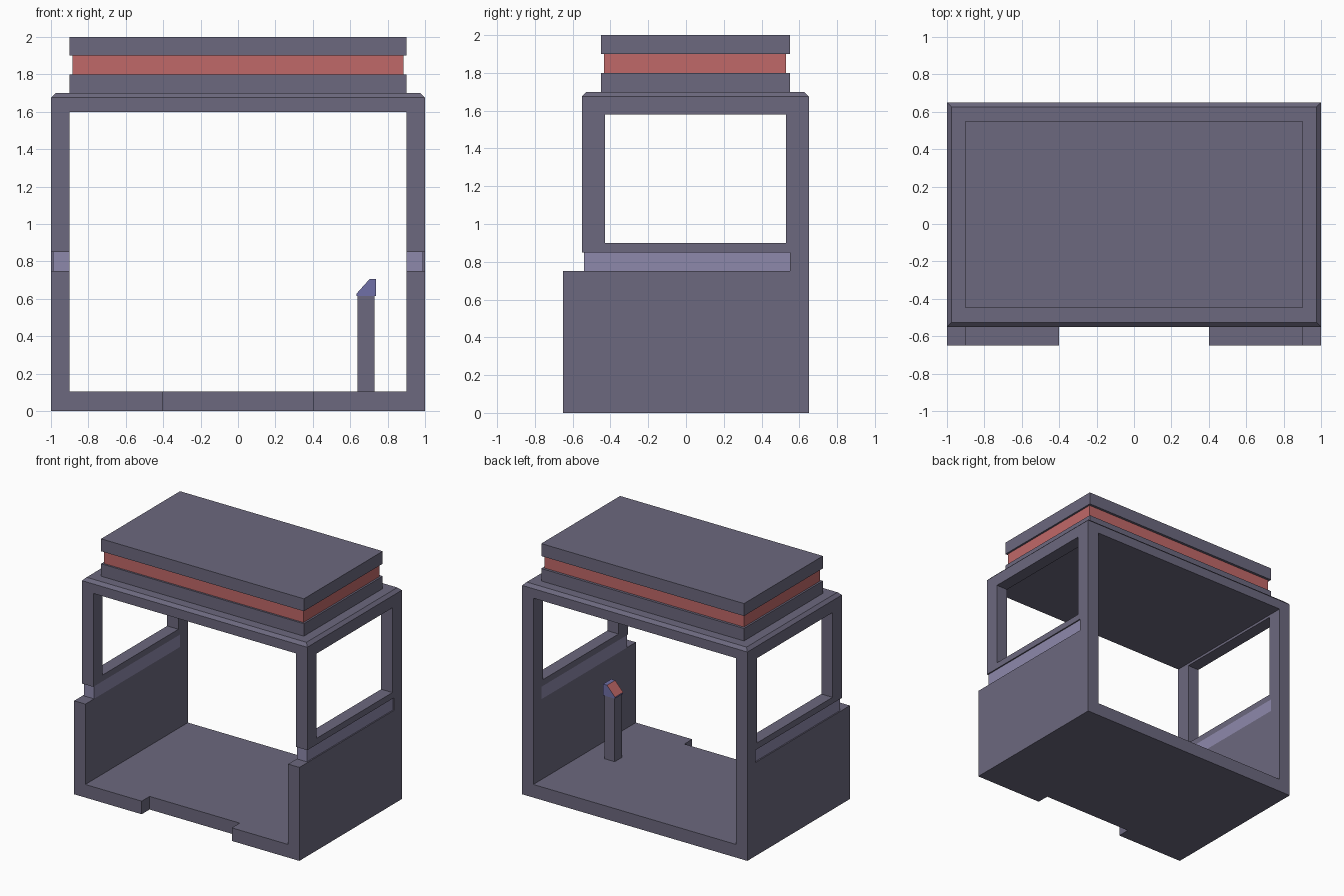
import bpy, bmesh

if "Cube" in bpy.data.objects:
    bpy.data.objects.remove(bpy.data.objects["Cube"])


def material(name, rgb):
    m = bpy.data.materials.new(name)
    m.diffuse_color = (*rgb, 1)
    m.use_nodes = True
    m.node_tree.nodes["Principled BSDF"].inputs["Base Color"].default_value = m.diffuse_color
    return m


FRAME = material("frame_grey", (0.15, 0.14, 0.21))
BAND = material("band_lavender", (0.27, 0.25, 0.41))
RED = material("red", (0.53, 0.14, 0.14))
BLUE = material("blue", (0.16, 0.16, 0.39))


def prism(name, profile, axis, lo, hi, mat, bevel_z=None):
    """Extrude a 2D profile along x (y,z points) or y (x,z points)."""
    bm = bmesh.new()
    place = (lambda p, t: (t, *p)) if axis == "x" else (lambda p, t: (p[0], t, p[1]))
    face = bm.faces.new([bm.verts.new(place(p, lo)) for p in profile])
    new = bmesh.ops.extrude_face_region(bm, geom=[face])["geom"]
    shift = place((0, 0), hi - lo)
    bmesh.ops.translate(bm, vec=shift, verts=[g for g in new if isinstance(g, bmesh.types.BMVert)])
    bmesh.ops.recalc_face_normals(bm, faces=bm.faces[:])
    if bevel_z is not None:
        edges = [e for e in bm.edges if all(abs(v.co.z - bevel_z) < 1e-4 for v in e.verts)]
        bmesh.ops.bevel(bm, geom=edges, offset=0.024, segments=1, affect="EDGES")
    mesh = bpy.data.meshes.new(name)
    bm.to_mesh(mesh)
    bm.free()
    obj = bpy.data.objects.new(name, mesh)
    bpy.context.collection.objects.link(obj)
    if mat:
        mesh.materials.append(mat)
    return obj


def box(name, x, y, z, mat=None):
    return prism(name, [(y[0], z[0]), (y[1], z[0]), (y[1], z[1]), (y[0], z[1])], "x", *x, mat)


# Booth shell: side outline with a groove, chamfered roof edge
shell = prism("booth_shell",
              [(-0.65, 0), (0.65, 0), (0.65, 1.7), (-0.55, 1.7), (-0.55, 0.85),
               (0.55, 0.85), (0.55, 0.75), (-0.65, 0.75)],
              "x", -1, 1, FRAME, bevel_z=1.7)

# Cut the open interior, side windows and front step
cutters = [
    box("interior_cutter", (-0.9, 0.9), (-1, 1), (0.105, 1.6)),
    box("window_cutter", (-1.5, 1.5), (-0.43, 0.53), (0.9, 1.58)),
    box("step_cutter", (-0.4, 0.4), (-1, -0.55), (-0.5, 0.5)),
]
bpy.context.view_layer.objects.active = shell
for c in cutters:
    mod = shell.modifiers.new(c.name, "BOOLEAN")
    mod.operation = "DIFFERENCE"
    mod.solver = "EXACT"
    mod.object = c
    bpy.ops.object.modifier_apply(modifier=mod.name)
    bpy.data.objects.remove(c)

# Recessed bands in the side grooves
for side, x in (("left", (-0.99, -0.9)), ("right", (0.9, 0.99))):
    box(f"{side}_band", x, (-0.54, 0.55), (0.75, 0.85), BAND)

# Stacked roof sign
box("roof_base", (-0.9, 0.9), (-0.45, 0.55), (1.7, 1.8), FRAME)
box("roof_light", (-0.885, 0.885), (-0.435, 0.53), (1.8, 1.9), RED)
box("roof_cap", (-0.9, 0.9), (-0.45, 0.55), (1.9, 2.0), FRAME)

# Control post with slanted red screen
box("control_post", (0.64, 0.73), (-0.1, -0.01), (0.1, 0.615), FRAME)
head = prism("control_head",
             [(0.633, 0.615), (0.738, 0.615), (0.738, 0.705), (0.703, 0.705), (0.633, 0.627)],
             "y", -0.107, -0.003, BLUE)
head.data.materials.append(RED)
for p in head.data.polygons:
    if p.normal.x < -0.3 and p.normal.z > 0.3:
        p.material_index = 1
